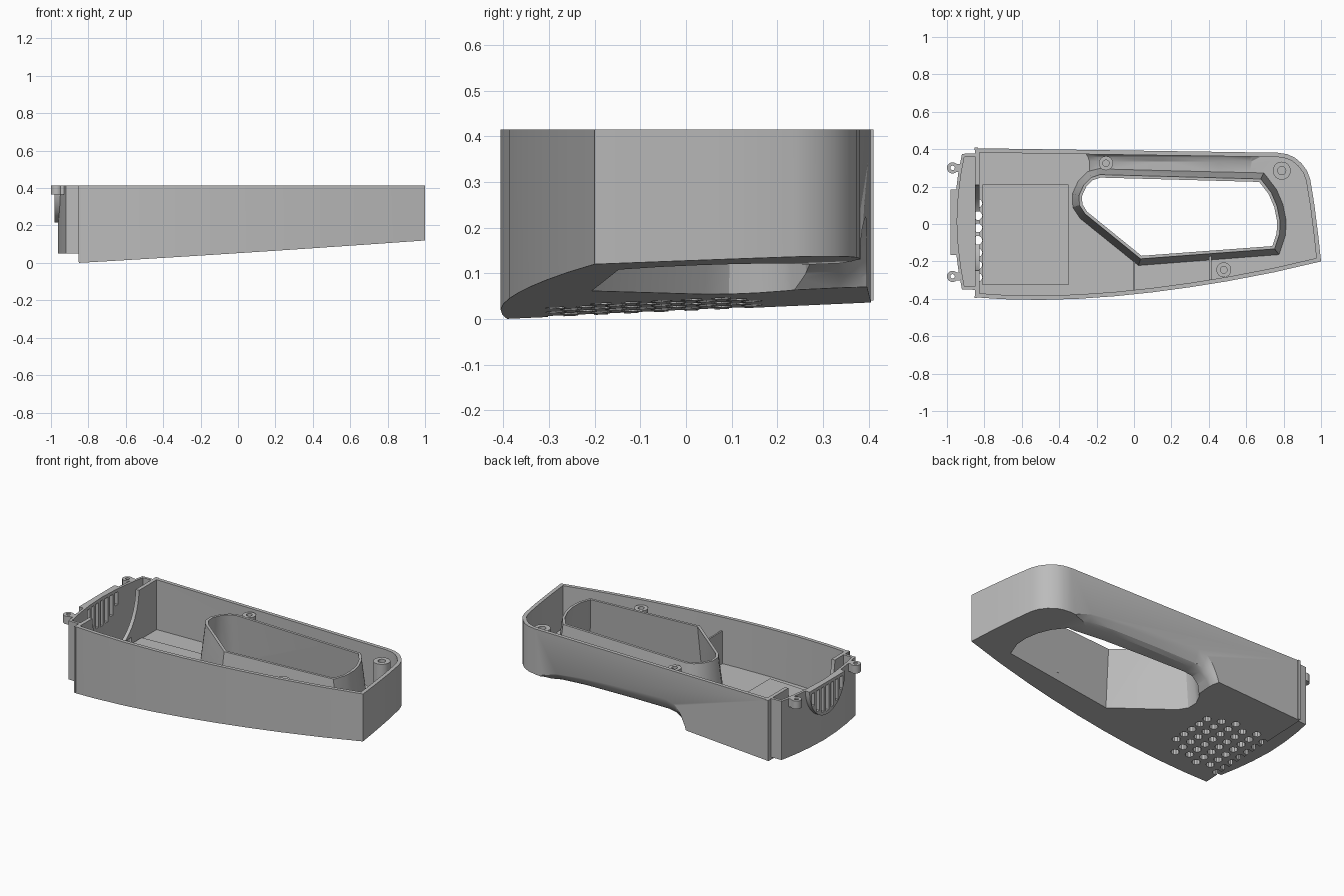
import bpy, bmesh, math
from mathutils import Vector

if "Cube" in bpy.data.objects:
    bpy.data.objects.remove(bpy.data.objects["Cube"])

grey = bpy.data.materials.new("matte_grey")
grey.use_nodes = True
grey.diffuse_color = (0.5, 0.5, 0.5, 1)
grey.node_tree.nodes["Principled BSDF"].inputs["Base Color"].default_value = (0.5, 0.5, 0.5, 1)

TOP, WALL = 0.415, 0.023


def under_z(x, y):
    """Height of the sloping underside."""
    return 0.06 * (x + 0.85) + 0.045 * (y + 0.4)


def floor_z(x, y):
    """Height of the flatter inside floor."""
    return 0.105 + 0.026 * (x + 0.83)


def loft(name, rings):
    """Closed solid through rings of equal point count."""
    bm = bmesh.new()
    loops = [[bm.verts.new(p) for p in ring] for ring in rings]
    n = len(loops[0])
    for a, b in zip(loops, loops[1:]):
        for i in range(n):
            j = (i + 1) % n
            bm.faces.new((a[i], a[j], b[j], b[i]))
    bm.faces.new(loops[0])
    bm.faces.new(loops[-1])
    bmesh.ops.recalc_face_normals(bm, faces=bm.faces)
    mesh = bpy.data.meshes.new(name)
    bm.to_mesh(mesh)
    bm.free()
    obj = bpy.data.objects.new(name, mesh)
    bpy.context.collection.objects.link(obj)
    mesh.materials.append(grey)
    return obj


def offset(pts, d):
    """Grow a counter-clockwise outline by d with mitred corners."""
    out = []
    for i, p in enumerate(pts):
        p, a, b = Vector(p), Vector(pts[i - 1]), Vector(pts[(i + 1) % len(pts)])
        e, f = (p - a).normalized(), (b - p).normalized()
        n1, n2 = Vector((e.y, -e.x)), Vector((f.y, -f.x))
        m = (n1 + n2).normalized()
        out.append(p + m * d / max(m.dot(n1), 0.4))
    return out


def ring(pts, z):
    return [(p[0], p[1], z(p[0], p[1]) if callable(z) else z) for p in pts]


def prism(name, pts, z0, z1):
    return loft(name, [ring(pts, z0), ring(pts, z1)])


def box(name, x0, x1, y0, y1, z0, z1):
    return prism(name, [(x0, y0), (x1, y0), (x1, y1), (x0, y1)], z0, z1)


def circle(x, y, r, n=24):
    return [(x + r * math.cos(2 * math.pi * i / n), y + r * math.sin(2 * math.pi * i / n))
            for i in range(n)]


def boolean(target, tool, mode="DIFFERENCE"):
    mod = target.modifiers.new("cut", "BOOLEAN")
    mod.operation, mod.solver, mod.object = mode, "EXACT", tool
    bpy.context.view_layer.objects.active = target
    bpy.ops.object.modifier_apply(modifier=mod.name)
    bpy.data.objects.remove(tool)


# Plan outlines of the housing and of the grip opening
outline = [(-0.85, -0.392), (-0.7, -0.402), (-0.5, -0.406), (-0.3, -0.4), (-0.1, -0.386),
           (0.1, -0.365), (0.3, -0.338), (0.5, -0.306), (0.75, -0.258), (1, -0.2),
           (0.985, -0.06), (0.965, 0.1), (0.942, 0.24), (0.925, 0.285), (0.895, 0.325),
           (0.86, 0.355), (0.82, 0.373), (0.77, 0.381), (-0.85, 0.405)]
opening = [(0.04, -0.17), (0.74, -0.118), (0.763, -0.05), (0.764, 0.02), (0.75, 0.09),
           (0.72, 0.16), (0.67, 0.225), (-0.18, 0.248), (-0.22, 0.235), (-0.255, 0.2),
           (-0.278, 0.15), (-0.276, 0.105), (-0.25, 0.065)]


def grip_arch(name, grow):
    """Raised underside of the rear grip bar, rounded toward the outside."""
    shape = [(-0.31, 0), (-0.285, 0.12), (-0.265, 0.4), (-0.235, 0.7), (-0.19, 0.92),
             (-0.13, 1), (0.15, 1), (0.45, 0.96), (0.62, 0.87), (0.72, 0.7), (0.8, 0.4)]
    rings = []
    for y, h in [(0.2, 0.135), (0.335, 0.14), (0.36, 0.155), (0.38, 0.19), (0.4, 0.24), (0.45, 0.3)]:
        arc = [(x, y, 0.02 + (h - 0.02) * f + grow) for x, f in shape]
        rings.append([(-0.31 - grow, y, -0.1)] + arc + [(0.8 + grow, y, -0.1)])
    return loft(name, rings)


# Hollow housing with a tapered tunnel for the hand
housing = prism("housing", outline, under_z, TOP)
boolean(housing, grip_arch("arch_tool", 0))
cavity = prism("cavity_tool", offset(outline, -WALL), floor_z, TOP + 0.1)
boolean(cavity, grip_arch("inner_arch_tool", 0.02))


def tunnel(name, extra, taper, z0, z1):
    return loft(name, [ring(offset(opening, extra + taper * (TOP - z)), z) for z in (z0, z1)])


boolean(cavity, tunnel("tunnel_wall_tool", 0.016, 0.12, -0.1, TOP))
boolean(housing, cavity)
boolean(housing, tunnel("tunnel_tool", 0, 0.1, -0.15, TOP + 0.05))

# Scooped opening in the end wall
scoop = [(-0.02 + 0.23 * math.cos(a), TOP + 0.02 - 0.31 * math.sin(a))
         for a in [math.pi * i / 20 for i in range(21)]]
boolean(housing, loft("scoop_tool", [[(x, y, z) for y, z in scoop] for x in (-0.9, -0.8)]))

# Staggered round air holes in the floor
for i in range(6):
    for j in range(7):
        x, y = -0.835 + 0.075 * i, -0.285 + 0.066 * j + 0.033 * (i % 2)
        if i == 5 and j in (0, 6):
            continue
        depth = 0.15 if i == 0 else floor_z(x, y) + 0.01
        boolean(housing, prism("air_hole_tool", circle(x, y, 0.024, 10), -0.1, depth))

# Filter panel above the air holes
panel = [(-0.81, -0.325), (-0.35, -0.325), (-0.35, 0.21), (-0.81, 0.21)]
prism("filter_panel", panel, lambda x, y: floor_z(x, y) - 0.005, lambda x, y: floor_z(x, y) + 0.02)

# Screw bosses and inner ribs
bosses = [(-0.15, 0.325, 0.038, 0.4), (0.79, 0.285, 0.048, 0.38), (0.48, -0.245, 0.04, 0.385)]
for x, y, r, top in bosses:
    boss = prism("screw_boss", circle(x, y, r), 0.155 if x < 0 else floor_z(x, y) - 0.005, top)
    boolean(boss, prism("screw_tool", circle(x, y, r * 0.45), 0.25, 0.5))
box("tall_rib", -0.004, 0.006, -0.365, -0.2, 0.115, 0.33)
box("short_rib", 0.4, 0.415, -0.31, -0.17, 0.13, 0.3)

# Thin joint flanges at the end of the housing
box("rear_flange", -0.852, -0.835, 0.395, 0.41, 0.04, TOP)
box("front_flange", -0.852, -0.84, -0.396, -0.385, 0.005, TOP)

# Bowed end cap, open on top and toward the housing
cap = [(-0.845, -0.352), (-0.845, 0.378), (-0.92, 0.375), (-0.94, 0.27), (-0.955, 0.15),
       (-0.962, 0.012), (-0.955, -0.12), (-0.94, -0.24), (-0.92, -0.35)]
end_cap = prism("end_cap", cap, 0.05, TOP)
inside = [(x + 0.05 if x > -0.88 else x, y) for x, y in offset(cap, -0.016)]
boolean(end_cap, prism("cap_tool", inside, 0.066, TOP + 0.1))

# Half-round vent with upright slots
arc = [math.pi * i / 24 for i in range(25)]
half = [(0.01 + 0.175 * math.cos(a), TOP - 0.2 * math.sin(a)) for a in arc]
boolean(end_cap, loft("vent_tool", [[(x, y, z) for y, z in half] for x in (-0.98, -0.948)]), "UNION")
for i in range(-3, 4):
    y = 0.046 * i
    drop = 0.18 * math.sqrt(1 - (y / 0.165) ** 2)
    boolean(end_cap, box("slot_tool", -1.05, -0.92, y - 0.003, y + 0.023, TOP - drop, TOP - 0.02))

# Screw lugs on the end cap
for y in (0.3, -0.28):
    lug = prism("screw_lug", circle(-0.97, y, 0.03), 0.365, TOP)
    boolean(lug, box("lug_arm", -0.97, -0.93, y - 0.022, y + 0.022, 0.365, TOP), "UNION")
    boolean(lug, prism("lug_tool", circle(-0.97, y, 0.012, 16), 0.3, 0.5))

# Smooth the gentle curves, keep edges crisp
for obj in bpy.context.collection.objects:
    if obj.type == "MESH" and grey.name in obj.data.materials:
        bpy.ops.object.select_all(action="DESELECT")
        obj.select_set(True)
        bpy.context.view_layer.objects.active = obj
        bpy.ops.object.shade_smooth_by_angle(angle=math.radians(28))
